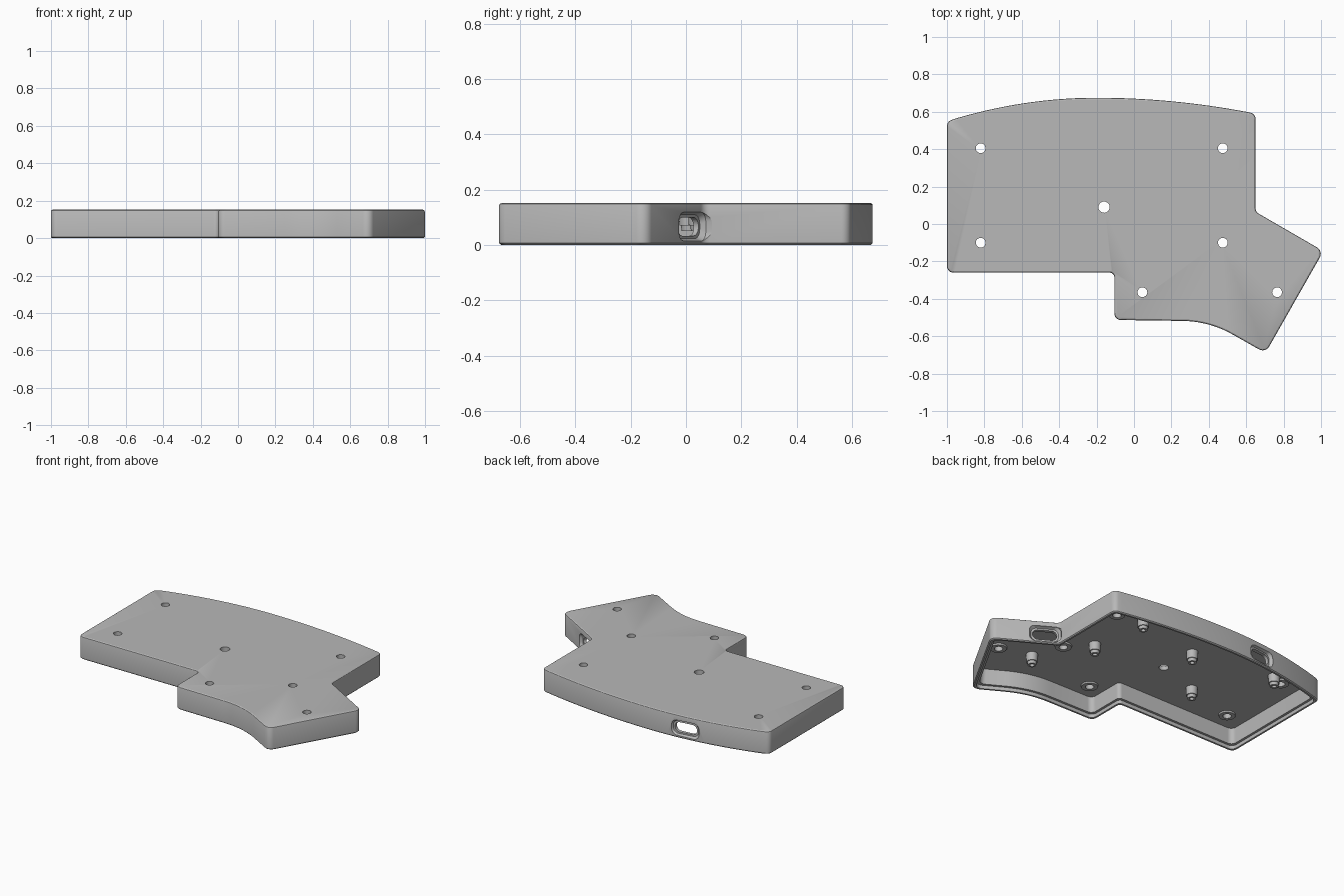
import bpy, bmesh, math
from mathutils import Vector, Matrix

if "Cube" in bpy.data.objects:
    bpy.data.objects.remove(bpy.data.objects["Cube"])

grey = bpy.data.materials.new("matte_grey")
grey.diffuse_color = (0.48, 0.48, 0.48, 1)
grey.use_nodes = True
grey.node_tree.nodes["Principled BSDF"].inputs["Base Color"].default_value = grey.diffuse_color

def loft(name, loops, closed=False):
    """Skin a series of equal-length point loops; cap the ends or close into a ring."""
    bm = bmesh.new()
    rings = [[bm.verts.new(p) for p in loop] for loop in loops]
    n = len(rings[0])
    pairs = list(zip(rings, rings[1:]))
    if closed:
        pairs.append((rings[-1], rings[0]))
    for a, b in pairs:
        for i in range(n):
            j = (i + 1) % n
            bm.faces.new((a[i], a[j], b[j], b[i]))
    if not closed:
        bm.faces.new(rings[0])
        bm.faces.new(rings[-1])
    bmesh.ops.recalc_face_normals(bm, faces=bm.faces)
    me = bpy.data.meshes.new(name)
    bm.to_mesh(me)
    bm.free()
    me.materials.append(grey)
    ob = bpy.data.objects.new(name, me)
    bpy.context.collection.objects.link(ob)
    return ob

def circle(x, y, z, r, n=24):
    return [(x + r * math.cos(2 * math.pi * i / n), y + r * math.sin(2 * math.pi * i / n), z) for i in range(n)]

# Case outline, counter-clockwise: (x, y, corner radius)
outline = [(-1, -0.26, .035), (-0.105, -0.26, .025), (-0.105, -0.513, .035)]
p0, p1, p2 = Vector((.25, -.518)), Vector((.40, -.518)), Vector((.53, -.592))
for i in range(11):                                   # concave front curve
    t = i / 10
    p = p0 * (1 - t) ** 2 + p1 * 2 * t * (1 - t) + p2 * t * t
    outline.append((p.x, p.y, 0))
outline += [(.703, -.69, .04), (1.013, -.145, .04), (.65, .065, .035), (.65, .59, .035)]
for i in range(1, 32):                                # bowed back edge
    x = .65 - 1.65 * i / 32
    drop = .125 * ((x + .2) / .8) ** 2 if x < -.2 else .085 * ((x + .2) / .85) ** 2
    outline.append((x, .675 - drop, 0))
outline.append((-1, .548, .035))

def section(d, z):
    """Outline moved inward by d, with its corners rounded, at height z."""
    pts = [Vector(p[:2]) for p in outline]
    n = len(pts)
    moved = []
    for i, p in enumerate(pts):
        a, b = (p - pts[i - 1]).normalized(), (pts[(i + 1) % n] - p).normalized()
        na, nb = Vector((-a.y, a.x)), Vector((-b.y, b.x))
        moved.append(p + (na + nb) * d / (1 + na.dot(nb)))
    res = []
    for i, p in enumerate(moved):
        r = outline[i][2]
        if not r:
            res.append((p.x, p.y, z))
            continue
        a, b = (moved[i - 1] - p).normalized(), (moved[(i + 1) % n] - p).normalized()
        cut = min(r / math.tan(a.angle(b) / 2), .9 * (moved[i - 1] - p).length, .9 * (moved[(i + 1) % n] - p).length)
        s, e = p + a * cut, p + b * cut
        half = a.angle(b) / 2
        c = p + (a + b).normalized() * cut / math.cos(half)
        turn = (s - c).angle_signed(e - c)
        ang = math.atan2(s.y - c.y, s.x - c.x)
        rad = (s - c).length
        for k in range(7):
            t = ang - turn * k / 6
            res.append((c.x + rad * math.cos(t), c.y + rad * math.sin(t), z))
    return res

# Open-bottomed shell: ceiling, wall and lip for the base plate
CEIL = .125
case = loft("case_shell", [section(d, z) for d, z in [
    (.042, CEIL), (.036, .022), (.02, .022), (.018, 0), (.006, 0), (0, .006),
    (0, .143), (.002, .148), (.008, .152)]])

cutters = []
# Screw holes through the top
holes = [(-.82, .405), (.475, .405), (-.82, -.1), (.475, -.1), (.045, -.365), (.765, -.365)]
for x, y, r in [(*h, .026) for h in holes] + [(-.16, .09, .03)]:
    cutters.append(loft("hole_cutter", [circle(x, y, .08, r), circle(x, y, .2, r)]))

def stadium(w, h, depth):
    """Rounded slot in local x/z at a local y depth."""
    pts = []
    r = min(h / 2, .035)
    for k, (sx, sz) in enumerate([(1, 1), (-1, 1), (-1, -1), (1, -1)]):
        for i in range(7):
            t = math.pi / 2 * (k + i / 6)
            pts.append((sx * (w / 2 - r) + r * math.cos(t), depth, sz * (h / 2 - r) + r * math.sin(t)))
    return pts

# Connector openings: through slot plus wider outside recess
for x, y, angle in [(-.455, .664, math.radians(8)), (.722, .023, math.radians(-30))]:
    place = Matrix.Translation((x, y, .066)) @ Matrix.Rotation(angle, 4, 'Z')
    for loops in [[stadium(.15, .066, -.09), stadium(.15, .066, .06)],
                  [stadium(.17, .086, -.018), stadium(.195, .104, .0), stadium(.195, .104, .08)]]:
        c = loft("slot_cutter", loops)
        c.data.transform(place)
        cutters.append(c)

for c in cutters:
    c.hide_render = True
    m = case.modifiers.new("cut", 'BOOLEAN')
    m.operation, m.solver, m.object = 'DIFFERENCE', 'EXACT', c
dg = bpy.context.evaluated_depsgraph_get()
case.data = bpy.data.meshes.new_from_object(case.evaluated_get(dg))
case.modifiers.clear()
for c in cutters:
    bpy.data.objects.remove(c)

def tube(name, x, y, profile):
    return loft(name, [circle(x, y, z, r) for r, z in profile], closed=True)

# Shallow raised rings around the screw holes
parts = [case]
for x, y in holes:
    parts.append(tube("screw_boss", x, y, [(.026, CEIL + .005), (.026, CEIL - .01), (.05, CEIL - .01), (.054, CEIL + .005)]))

# Stepped hollow standoffs hanging from the ceiling
for x, y in [(.555, -.30), (.346, .044), (-.17, .346), (-.448, .01), (.31, .457), (-.734, .445)]:
    parts.append(tube("standoff", x, y, [(.014, CEIL + .005), (.014, .05), (.026, .05), (.028, .07), (.034, .07), (.036, CEIL + .005)]))

for ob in parts:
    bpy.context.view_layer.objects.active = ob
    ob.select_set(True)
bpy.ops.object.shade_smooth_by_angle(angle=math.radians(30))
